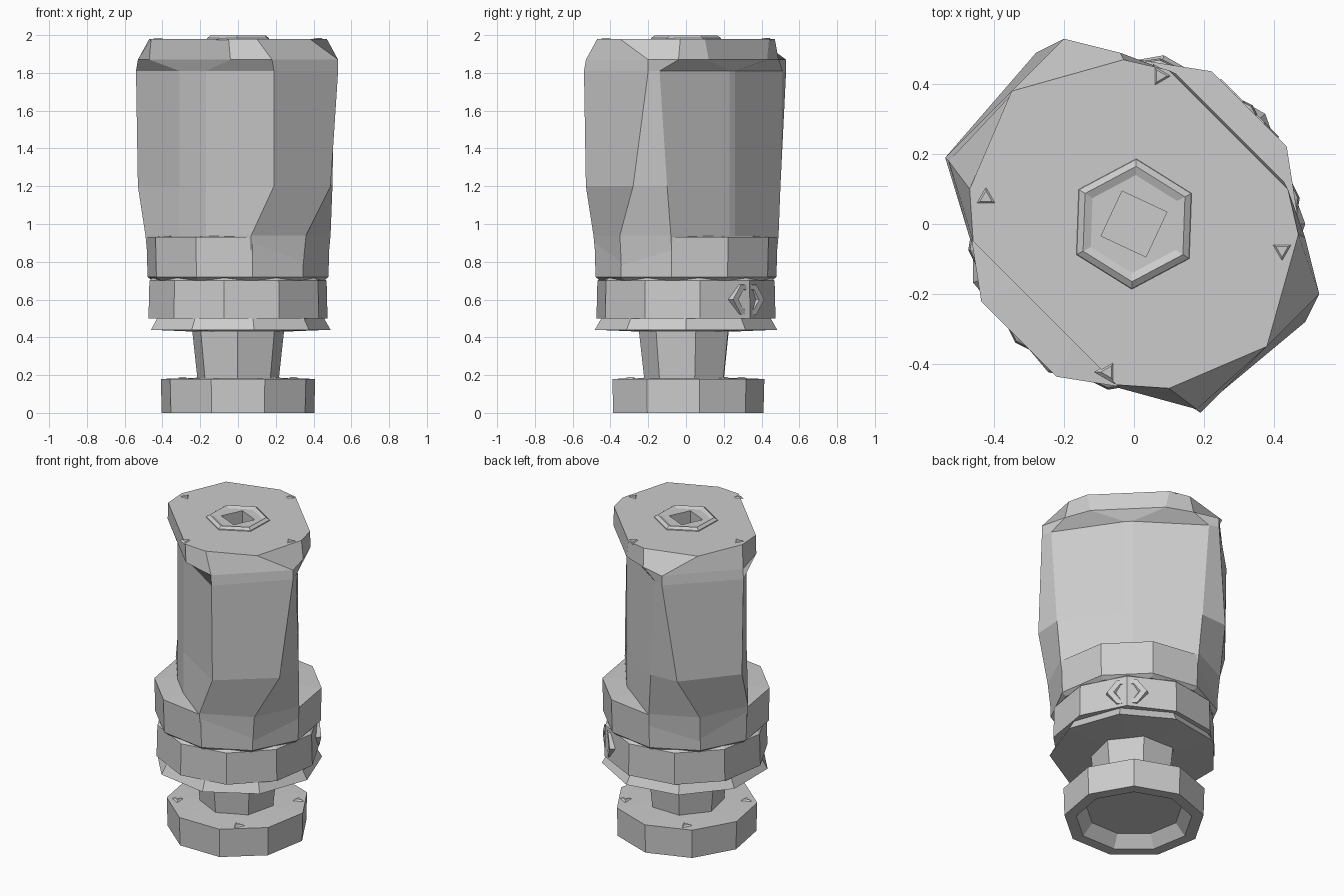
import bpy
import bmesh
from math import sin, cos, pi, radians
from mathutils import Matrix, Vector

default_cube = bpy.data.objects.get("Cube")
if default_cube:
    bpy.data.objects.remove(default_cube, do_unlink=True)

grey = bpy.data.materials.new("plain grey")
grey.use_nodes = True
grey.diffuse_color = (0.6, 0.6, 0.6, 1)
grey.node_tree.nodes["Principled BSDF"].inputs["Base Color"].default_value = grey.diffuse_color


def loft(name, rings):
    """Skin a stack of equal-length point rings and close both ends."""
    bm = bmesh.new()
    loops = [[bm.verts.new(point) for point in ring] for ring in rings]
    for low, high in zip(loops, loops[1:]):
        for i in range(len(low)):
            j = (i + 1) % len(low)
            bm.faces.new((low[i], low[j], high[j], high[i]))
    bm.faces.new(loops[0][::-1])
    bm.faces.new(loops[-1])
    bmesh.ops.recalc_face_normals(bm, faces=bm.faces)
    mesh = bpy.data.meshes.new(name)
    bm.to_mesh(mesh)
    bm.free()
    mesh.materials.append(grey)
    part = bpy.data.objects.new(name, mesh)
    bpy.context.collection.objects.link(part)
    return part


def turned(name, profile, sides, turn=0):
    """Polygonal lathe of (radius, height) pairs."""
    angles = [2 * pi * i / sides + radians(turn) for i in range(sides)]
    return loft(name, [[(r * cos(a), r * sin(a), z) for a in angles] for r, z in profile])


def mirrored(z, half):
    """Ring made of half an outline and its reflection in the diagonal."""
    return [(x, y, z) for x, y in half] + [(y, x, z) for x, y in reversed(half)]


def subtract(part, cutter):
    cutter.hide_render = True
    cutter.hide_viewport = True
    cut = part.modifiers.new(cutter.name, "BOOLEAN")
    cut.operation = "DIFFERENCE"
    cut.object = cutter


# Foot with a sloped hollow underside
turned("foot", [(0.28, 0.07), (0.34, 0), (0.41, 0), (0.415, 0.18), (0.2, 0.185)], 9, 10)

# Neck
turned("neck", [(0.22, 0.17), (0.25, 0.44)], 7, 12)

# Flared flange
turned("flange", [(0.24, 0.43), (0.49, 0.44), (0.45, 0.51)], 9, 0)

# Lower ring and collar, with a shallow groove between them
turned("lower_ring", [(0.48, 0.5), (0.475, 0.7), (0.45, 0.72)], 10, 9)
turned("collar", [(0.46, 0.7), (0.485, 0.72), (0.49, 0.93), (0.3, 0.94)], 10, -9)

# Grip with two recessed sides and an overhanging cap
grip = loft("grip", [
    mirrored(0.73, [(-0.17, -0.31), (0.07, -0.47), (0.34, -0.34), (0.47, -0.07), (0.26, 0.23)]),
    mirrored(0.94, [(-0.17, -0.31), (0.07, -0.49), (0.36, -0.35), (0.49, -0.08), (0.26, 0.23)]),
    mirrored(1.2, [(-0.17, -0.31), (0.19, -0.53), (0.49, -0.28), (0.5, -0.1), (0.26, 0.23)]),
    mirrored(1.81, [(-0.17, -0.31), (0.19, -0.54), (0.53, -0.2), (0.51, -0.14), (0.26, 0.23)]),
    mirrored(1.87, [(-0.04, -0.47), (0.18, -0.53), (0.53, -0.2), (0.49, -0.04), (0.43, 0.12)]),
    mirrored(1.98, [(-0.05, -0.46), (0.1, -0.47), (0.38, -0.35), (0.47, -0.03), (0.44, 0.1)]),
])

# Raised centre boss with a square socket
top_boss = turned("top_boss", [(0.19, 1.97), (0.185, 1.985), (0.165, 1.998), (0.14, 1.988)], 6, 28)
socket = turned("socket_cutter", [(0.1, 1.9), (0.1, 2.1)], 4, 20)
subtract(top_boss, socket)
subtract(grip, socket)

# Small three-sided fasteners on the cap and foot
for i in range(4):
    for place, radius, height, turn in (("cap", 0.43, 1.975, 80), ("foot", 0.35, 0.18, 35)):
        a = radians(turn) + i * pi / 2
        stud = turned(f"{place}_fastener_{i + 1}", [(0.04, 0), (0.02, 0.01)], 3, 90 * i)
        stud.location = (radius * cos(a), radius * sin(a), height)

# Side port on the lower ring
facing = Vector((1, 1, 0)).normalized()
port = turned("side_port", [(0.1, -0.06), (0.09, 0.02), (0.06, 0.02), (0.05, 0.005)], 6)
port.matrix_world = (Matrix.Translation(facing * 0.45 + Vector((0, 0, 0.6)))
                     @ facing.to_track_quat("Z", "Y").to_matrix().to_4x4()
                     @ Matrix.Diagonal((1.3, 1, 1, 1)))
